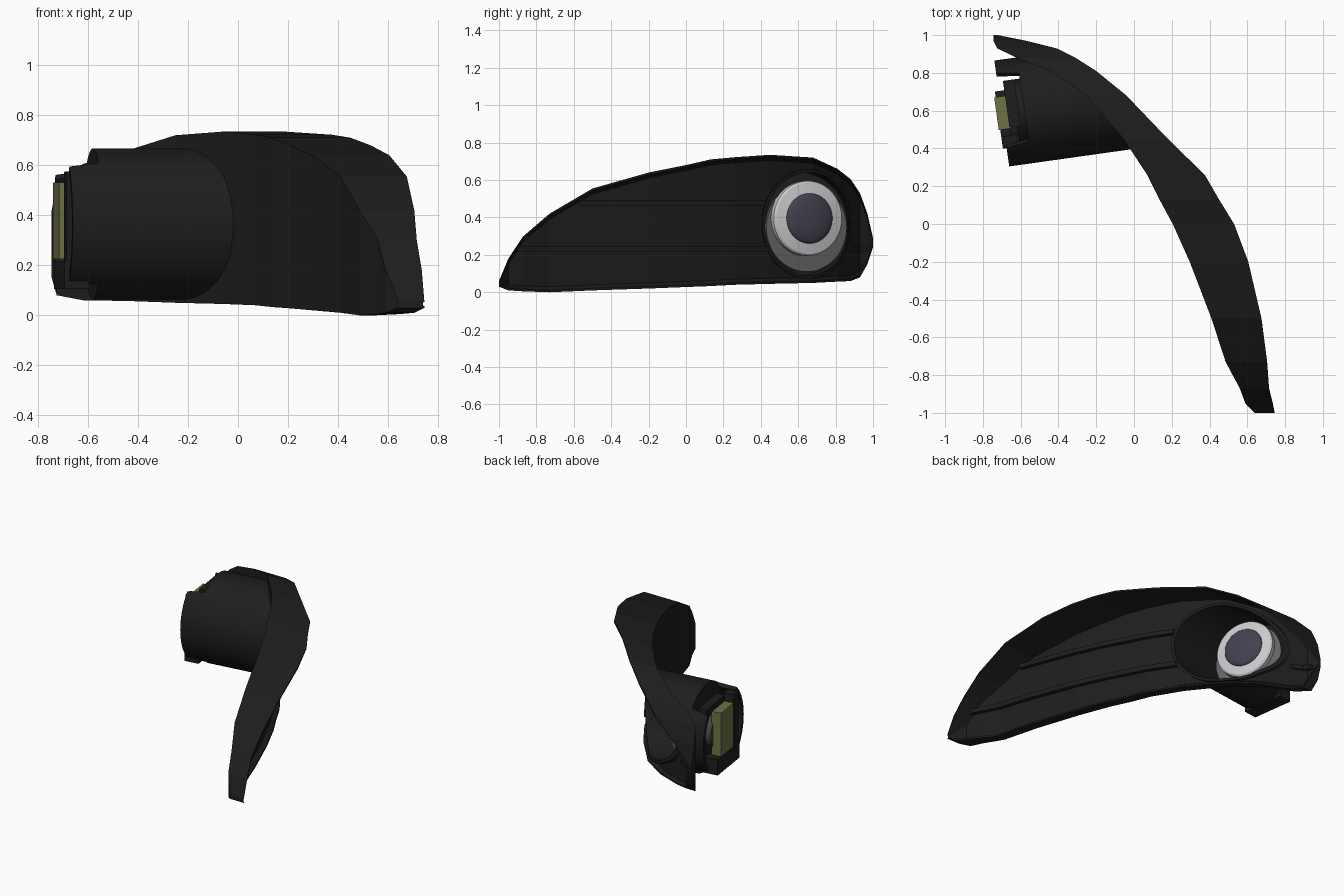
import bpy, bmesh, math
from mathutils import Matrix, Vector

if "Cube" in bpy.data.objects:
    bpy.data.objects.remove(bpy.data.objects["Cube"])

def mat(name, r, g, b):
    m = bpy.data.materials.new(name)
    m.diffuse_color = (r, g, b, 1)
    m.use_nodes = True
    m.node_tree.nodes["Principled BSDF"].inputs["Base Color"].default_value = m.diffuse_color
    return m

BLACK = mat("black plastic", .0125, .0125, .0125)
GREY = mat("mid grey reflector", .13, .13, .13)
LIGHT = mat("light grey ring", .6, .6, .62)
PURPLE = mat("dark purple lens", .058, .05, .078)
OLIVE = mat("olive plug", .16, .165, .06)
DARK = mat("dark grey socket", .06, .06, .065)

def finish(name, bm, *mats, smooth=True):
    bmesh.ops.remove_doubles(bm, verts=bm.verts, dist=1e-5)
    bmesh.ops.recalc_face_normals(bm, faces=bm.faces)
    me = bpy.data.meshes.new(name)
    bm.to_mesh(me)
    bm.free()
    ob = bpy.data.objects.new(name, me)
    bpy.context.collection.objects.link(ob)
    for m in mats:
        me.materials.append(m)
    if smooth:
        bpy.ops.object.select_all(action='DESELECT')
        ob.select_set(True)
        bpy.context.view_layer.objects.active = ob
        bpy.ops.object.shade_smooth_by_angle(angle=math.radians(30))
    return ob

def loft(bm, rings, closed=False, caps=True):
    vs = [[bm.verts.new(p) for p in r] for r in rings]
    n = len(vs[0])
    pairs = list(zip(vs, vs[1:])) + ([(vs[-1], vs[0])] if closed else [])
    for a, b in pairs:
        for i in range(n):
            j = (i + 1) % n
            bm.faces.new((a[i], a[j], b[j], b[i]))
    if caps and not closed:
        bm.faces.new(vs[0])
        bm.faces.new(vs[-1])

# Stations along the bezel: y, front x, back x, bottom z, top z
ST = [(-1, .745, .64, .03, .06), (-.95, .735, .59, .01, .18), (-.87, .715, .56, .005, .30),
      (-.73, .705, .485, .0, .42), (-.5, .675, .41, .01, .555), (-.2, .605, .295, .02, .64),
      (0, .53, .205, .028, .68), (.13, .45, .135, .033, .71), (.26, .375, .07, .04, .722),
      (.45, .18, -.055, .045, .735), (.68, -.04, -.25, .05, .72), (.81, -.2, -.44, .057, .66),
      (.88, -.31, -.62, .06, .605), (.93, -.41, -.725, .08, .53), (.97, -.57, -.745, .15, .42),
      (1, -.72, -.745, .24, .29)]
T = .035

def at(y, k):
    y = max(-1, min(1, y))
    for a, b in zip(ST, ST[1:]):
        if y <= b[0]:
            return a[k] + (b[k] - a[k]) * (y - a[0]) / (b[0] - a[0])

# Curved tray: deep overhang on top, shallow lip below, swept from tip to tip
bm = bmesh.new()
rings = []
for y, xo, xi, zb, zt in ST:
    h = zt - zb
    t, d, f = min(.012, h * .2), min(.03, h * .3), min(T, (xo - xi) * .5)
    xb = min(xo, xi + .07 + max(0, -.8 - y) * .3)
    if y == -1:
        f, xb = xo - xi - .005, xo
    rings.append([(xb, y, zb), (xi, y, zb), (xi, y, zt), (xo, y, zt), (xo, y, zt - t),
                  (xi + f, y, zt - d), (xi + f, y, zb + d), (xb, y, zb + t)])
loft(bm, rings)
bezel = finish("curved_bezel", bm, BLACK, smooth=False)

# Lamp frame: local x along the tube, y sideways, z up; origin at the rear
M = Matrix.Translation((-.70, .585, .365)) @ Matrix.Rotation(math.radians(8), 4, 'Z')
N = 80

def oval(u, ry, rz, a):
    return M @ Vector((u, ry * math.cos(a), rz * math.sin(a)))

def floor_u(ry, rz, a):
    # distance along the tube where it meets the tray floor
    lo, hi = 0, 1.2
    for _ in range(25):
        m = (lo + hi) / 2
        p = oval(m, ry, rz, a)
        if p.x < at(p.y, 2) + T * .6:
            lo = m
        else:
            hi = m
    return lo

ANG = [2 * math.pi * i / N for i in range(N)]

# Lamp opening cut into the tray
bm = bmesh.new()
loft(bm, [[oval(u, .262, .277, a) for a in ANG] for u in (-.1, 1.3)])
cutter = finish("opening_cutter", bm, BLACK, smooth=False)
cutter.hide_render = True
mod = bezel.modifiers.new("opening", 'BOOLEAN')
mod.object = cutter
mod.operation = 'DIFFERENCE'
mod.solver = 'EXACT'
bpy.context.view_layer.objects.active = bezel
bpy.ops.object.modifier_apply(modifier="opening")
bpy.data.objects.remove(cutter)

# Lamp tube, trimmed to the tray, with side flaps reaching further back
bm = bmesh.new()
rings = []
for a in ANG:
    c = math.cos(a)
    back = 0 if c > .72 or c < -.64 else .12
    fo = max(back + .02, floor_u(.283, .302, a))
    fi = max(back + .02, floor_u(.26, .275, a) + .012)
    rings.append([oval(back, .283, .302, a), oval(fo, .283, .302, a),
                  oval(fi, .26, .275, a), oval(back, .26, .275, a)])
loft(bm, rings, closed=True)
finish("lamp_tube", bm, BLACK)

# Lip around the opening
bm = bmesh.new()
rings = []
for a in ANG:
    i, o = [floor_u(s, s + .015, a) for s in (.26, .278)]
    rings.append([oval(i, .26, .275, a), oval(i + .03, .26, .275, a),
                  oval(o + .03, .278, .293, a), oval(o, .278, .293, a)])
loft(bm, rings, closed=True)
finish("opening_lip", bm, BLACK)

def lathe(name, prof, mtx, mats, rule=lambda r: 0):
    # prof: (radius, offset along local x)
    bm = bmesh.new()
    for (r0, h0), (r1, h1) in zip(prof, prof[1:]):
        for a, b in zip(ANG, ANG[1:] + [0]):
            pts = [(h, r * math.cos(t), r * math.sin(t)) for r, h, t in
                   ((r0, h0, a), (r0, h0, b), (r1, h1, b), (r1, h1, a))]
            f = bm.faces.new([bm.verts.new(mtx @ Vector(p)) for p in pts])
            f.material_index = rule(max(r0, r1))
    bmesh.ops.remove_doubles(bm, verts=bm.verts, dist=1e-5)
    bmesh.ops.dissolve_degenerate(bm, edges=bm.edges, dist=1e-6)
    return finish(name, bm, *mats)

# Rear cap, bulb holder and socket
lathe("tube_cap", [(0, .12), (.275, .12), (.275, .14), (0, .14)], M, [BLACK])
lathe("bulb_holder", [(0, .07), (.17, .07), (.17, .125), (0, .125)], M, [BLACK])
lathe("bulb_socket", [(0, .03), (.12, .03), (.12, .075), (0, .075)], M, [DARK])

# Reflector, bright ring and domed lens, turned slightly outwards
R = Matrix.Rotation(math.radians(24), 4, 'Z')
L = Matrix.Translation((-.43, .645, .345)) @ R
lathe("reflector", [(0, -.02), (.235, -.02), (.235, 0), (0, .012)], L, [GREY])
K = Matrix.Translation((-.415, .642, .395)) @ R
dome = [(.134 * math.cos(t), .045 + .03 * math.sin(t)) for t in
        [math.pi / 2 * i / 8 for i in range(9)]]
lathe("lens", [(.2, -.01), (.2, .025), (.19, .035)] + dome[:-1] + [(0, .075)],
      K, [LIGHT, PURPLE], lambda r: 0 if r > .134 else 1)

def box(name, u, v, w, m):
    bm = bmesh.new()
    bmesh.ops.create_cube(bm, size=1)
    for p in bm.verts:
        p.co = M @ Vector([r[0] + (c + .5) * (r[1] - r[0]) for c, r in zip(p.co, (u, v, w))])
    return finish(name, bm, m, smooth=False)

# Plug and the bracket around it
box("plug", (-.028, .04), (-.085, .09), (-.14, .165), OLIVE)
box("plug_bracket_bottom", (-.02, .08), (-.185, .12), (-.26, -.15), BLACK)
box("plug_bracket_side", (-.012, .06), (-.185, -.12), (-.26, .205), BLACK)
box("plug_bracket_top", (.03, .09), (-.08, .17), (.17, .21), BLACK)

# Horizontal ribs across the tray floor
for i, (y0, y1, z0, z1) in enumerate(((-.57, .425, .46, .49), (-.90, .44, .215, .248),
                                      (.89, .965, .218, .248))):
    bm = bmesh.new()
    ys = [y0] + [s[0] for s in ST if y0 < s[0] < y1] + [y1]
    loft(bm, [[(at(y, 2) + u, y, z) for u, z in ((.01, z0), (T + .03, z0), (T + .03, z1), (.01, z1))]
              for y in ys])
    finish("tray_rib_%d" % (i + 1), bm, BLACK, smooth=False)
